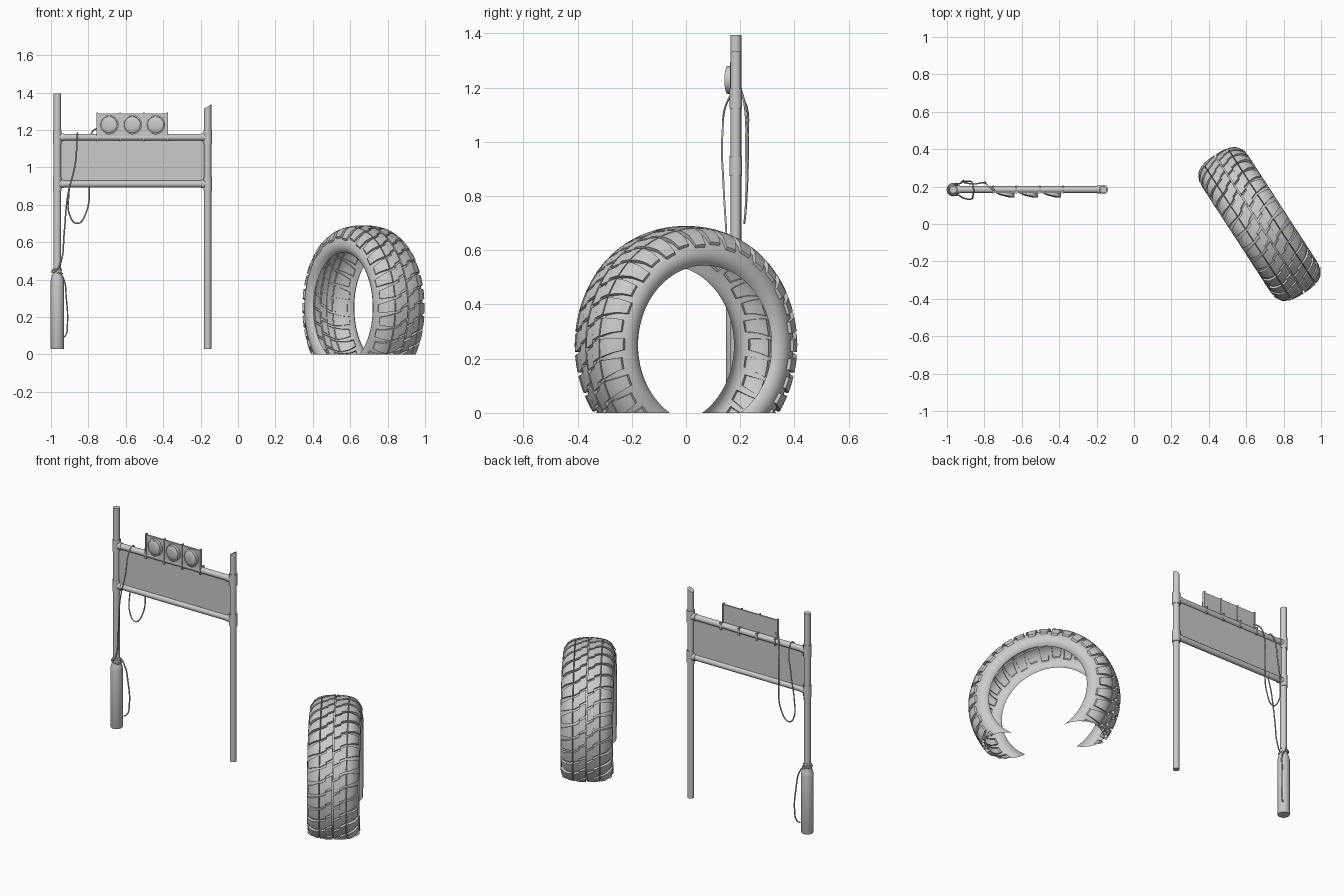
import bpy, bmesh, math
from mathutils import Vector

if "Cube" in bpy.data.objects:
    bpy.data.objects.remove(bpy.data.objects["Cube"])

PY = 0.184                    # depth of the gate
LX, RX = -0.966, -0.162       # gate post positions


def finish(name, bm, angle=35):
    me = bpy.data.meshes.new(name)
    bm.to_mesh(me)
    bm.free()
    ob = bpy.data.objects.new(name, me)
    bpy.context.collection.objects.link(ob)
    bpy.ops.object.select_all(action='DESELECT')
    ob.select_set(True)
    bpy.context.view_layer.objects.active = ob
    bpy.ops.object.shade_smooth_by_angle(angle=math.radians(angle))
    return ob


def lathe(name, profile, at, axis='Z', seg=24):
    """Capped round solid from (radius, distance) pairs."""
    bm = bmesh.new()
    rings = []
    for r, d in profile:
        ring = []
        for i in range(seg):
            a = 2 * math.pi * i / seg
            p = (r * math.cos(a), r * math.sin(a), d)
            if axis == 'X':
                p = (p[2], p[0], p[1])
            ring.append(bm.verts.new(Vector(at) + Vector(p)))
        rings.append(ring)
    for a, b in zip(rings, rings[1:]):
        for i in range(seg):
            j = (i + 1) % seg
            bm.faces.new((a[i], a[j], b[j], b[i]))
    bm.faces.new(rings[0])
    bm.faces.new(rings[-1])
    bmesh.ops.recalc_face_normals(bm, faces=bm.faces)
    return finish(name, bm)


def box(name, x0, x1, y0, y1, z0, z1):
    bm = bmesh.new()
    bmesh.ops.create_cube(bm, size=1)
    for v in bm.verts:
        v.co = ((x0 + x1) / 2 + v.co.x * (x1 - x0), (y0 + y1) / 2 + v.co.y * (y1 - y0),
                (z0 + z1) / 2 + v.co.z * (z1 - z0))
    return finish(name, bm)


def cable(name, pts, r=0.004):
    cu = bpy.data.curves.new(name, 'CURVE')
    cu.dimensions = '3D'
    cu.bevel_depth, cu.bevel_resolution, cu.resolution_u = r, 1, 6
    cu.use_fill_caps = True
    sp = cu.splines.new('BEZIER')
    sp.bezier_points.add(len(pts) - 1)
    for bp, p in zip(sp.bezier_points, pts):
        bp.co = p
        bp.handle_left_type = bp.handle_right_type = 'AUTO'
    ob = bpy.data.objects.new(name, cu)
    bpy.context.collection.objects.link(ob)
    bpy.ops.object.select_all(action='DESELECT')
    ob.select_set(True)
    bpy.context.view_layer.objects.active = ob
    bpy.ops.object.convert(target='MESH')
    bpy.ops.object.shade_smooth_by_angle(angle=math.radians(60))


# gate posts, the right one cut off at a slant
lathe("left_post", [(0.02, 0.04), (0.02, 1.395)], (LX, PY, 0))
post = lathe("right_post", [(0.019, 0.03), (0.019, 1.325)], (RX, PY, 0))
for v in post.data.vertices:
    if v.co.z > 1:
        v.co.z += (v.co.x - RX) * 0.6

# padded sleeve round the left post
lathe("post_sleeve", [(0.034, 0.028), (0.036, 0.032), (0.036, 0.39), (0.032, 0.41),
                      (0.022, 0.437), (0.026, 0.455), (0.021, 0.46)], (LX, PY, 0))

# crossbars with tee joints at both ends
for label, z in (("upper", 1.161), ("lower", 0.911)):
    lathe(label + "_crossbar", [(0.018, LX), (0.018, RX)], (0, PY, z), 'X')
    for side, x, s in (("left", LX, 1), ("right", RX, -1)):
        lathe(f"{label}_{side}_collar", [(0.0235, -0.037), (0.0235, 0.037)], (x, PY, z))
        lathe(f"{label}_{side}_socket", [(0.021, 0), (0.021, s * 0.037)], (x, PY, z), 'X')

# banner panel
box("panel", LX + 0.02, RX - 0.02, PY - 0.004, PY + 0.004, 0.91, 1.16)

# three lamps: backing plate, slanted domed lens, straps between
for i in range(3):
    cx = -0.69 + 0.1245 * i
    box(f"lamp_plate_{i}", cx - 0.059, cx + 0.059, 0.167, 0.177, 1.16, 1.288)
    bm = bmesh.new()
    rings = []
    for r, bulge, flat in ((0.052, 0, 1), (0.052, 0, 0), (0.045, 0.002, 0), (0.043, 0, 0),
                           (0.036, 0.004, 0), (0.02, 0.007, 0)):
        ring = []
        for k in range(28):
            a = 2 * math.pi * k / 28
            x = r * math.cos(a)
            y = 0.17 if flat else 0.154 - 0.24 * x - bulge
            ring.append(bm.verts.new((cx + x, y, 1.228 + r * math.sin(a))))
        rings.append(ring)
    for a, b in zip(rings, rings[1:]):
        for k in range(28):
            m = (k + 1) % 28
            bm.faces.new((a[k], a[m], b[m], b[k]))
    bm.faces.new(rings[-1])
    bmesh.ops.recalc_face_normals(bm, faces=bm.faces)
    finish(f"lamp_lens_{i}", bm)
for i in range(4):
    x = -0.753 + 0.1245 * i
    box(f"lamp_strap_{i}", x - 0.004, x + 0.004, 0.162, 0.205, 1.138, 1.184)
    box(f"lamp_rib_{i}", x - 0.004, x + 0.004, 0.163, 0.181, 1.15, 1.294)

# cables: behind the panel, over the bar, down the post and along the sleeve
cable("rear_cable", [(-0.745, 0.18, 1.21), (-0.775, 0.2, 1.195), (-0.79, 0.214, 1.15),
                     (-0.795, 0.222, 0.95), (-0.815, 0.22, 0.75), (-0.86, 0.215, 0.7),
                     (-0.9, 0.22, 0.745), (-0.905, 0.226, 0.85), (-0.885, 0.228, 1.0),
                     (-0.862, 0.212, 1.16), (-0.858, 0.184, 1.184), (-0.86, 0.158, 1.16),
                     (-0.87, 0.134, 1.02), (-0.91, 0.138, 0.85), (-0.93, 0.15, 0.64),
                     (-0.945, 0.155, 0.5), (-0.97, 0.158, 0.45), (-0.994, 0.184, 0.442),
                     (-0.966, 0.212, 0.437), (-0.938, 0.184, 0.432), (-0.966, 0.156, 0.437),
                     (-0.994, 0.184, 0.445), (-0.966, 0.213, 0.445), (-0.935, 0.215, 0.41),
                     (-0.918, 0.228, 0.3), (-0.912, 0.232, 0.16), (-0.922, 0.222, 0.1),
                     (-0.937, 0.213, 0.09)])

# tyre frame: v along the axle, r outward, th round the wheel
C = Vector((0.671, 0, 0.25))
AXLE = Vector((0.839, 0.545, 0))
FWD = Vector((0.545, -0.839, 0))
CROWN = [(0, 0.44), (0.034, 0.439), (0.066, 0.435), (0.096, 0.427), (0.124, 0.409), (0.147, 0.372)]


def spot(v, r, th):
    return C + AXLE * v + FWD * (r * math.cos(th)) + Vector((0, 0, r * math.sin(th)))


def crown(s):
    """Tread surface at s in -5..5 across the tyre."""
    a = abs(s)
    i = min(int(a), 4)
    p, q = CROWN[i], CROWN[i + 1]
    f = a - i
    return math.copysign(p[0] + (q[0] - p[0]) * f, s), p[1] + (q[1] - p[1]) * f


def cut_ground(bm):
    bmesh.ops.recalc_face_normals(bm, faces=bm.faces)
    bmesh.ops.bisect_plane(bm, geom=bm.verts[:] + bm.edges[:] + bm.faces[:], dist=1e-5,
                           plane_co=(0, 0, 0), plane_no=(0, 0, 1), clear_inner=True)


# tyre carcass: hollow shell open at the bead and where the ground cuts it
half = [(0, 0.424), (0.034, 0.423), (0.066, 0.419), (0.094, 0.411), (0.117, 0.396), (0.136, 0.372),
        (0.146, 0.352), (0.149, 0.335), (0.146, 0.318), (0.138, 0.303), (0.128, 0.294)]
section = [(-v, r) for v, r in reversed(half[1:])] + half
bm = bmesh.new()
SEG = 96
rings = [[bm.verts.new(spot(v, r, 2 * math.pi * k / SEG)) for v, r in section] for k in range(SEG)]
for k in range(SEG):
    a, b = rings[k], rings[(k + 1) % SEG]
    for i in range(len(section) - 1):
        bm.faces.new((a[i], b[i], b[i + 1], a[i + 1]))
cut_ground(bm)
finish("tyre_carcass", bm, 40)

# tread lugs, slanted in staggered rows
bm = bmesh.new()
N = 34
PITCH = 2 * math.pi / N


def lug(s0, s1, th, w0, w1, lean, n):
    top, low = [], []
    for i in range(n + 1):
        s = s0 + (s1 - s0) * i / n
        v, r = crown(s)
        w = (w0 + (w1 - w0) * i / n) * PITCH / 2
        mid = th + lean * v / 0.44
        ts = (mid - w, mid, mid + w)
        top.append([bm.verts.new(spot(v, r, t)) for t in ts])
        low.append([bm.verts.new(spot(v * 0.93, r - 0.02, t)) for t in ts])
    for i in range(n):                       # top and flanks, open where it meets the carcass
        for k in (0, 1):
            bm.faces.new((top[i][k], top[i][k + 1], top[i + 1][k + 1], top[i + 1][k]))
        for k in (0, 2):
            bm.faces.new((top[i][k], top[i + 1][k], low[i + 1][k], low[i][k]))
    for i in (0, n):
        for k in (0, 1):
            bm.faces.new((top[i][k], top[i][k + 1], low[i][k + 1], low[i][k]))


for k in range(N):
    th = k * PITCH
    for s in (1, -1):
        lug(0.1 * s, 1.2 * s, th + s * 0.25 * PITCH, 0.82, 0.86, 0.5, 2)
        lug(1.2 * s, 2.3 * s, th + s * 0.4 * PITCH, 0.8, 0.84, 0.5, 2)
        end = 5 if k % 2 else 4.75
        lug(2.45 * s, end * s, th + s * 0.6 * PITCH, 0.86, 0.62, 0.25, 5)
cut_ground(bm)
# lug normals point away from the wheel centre
bm.normal_update()
finish("tyre_tread", bm, 30)
